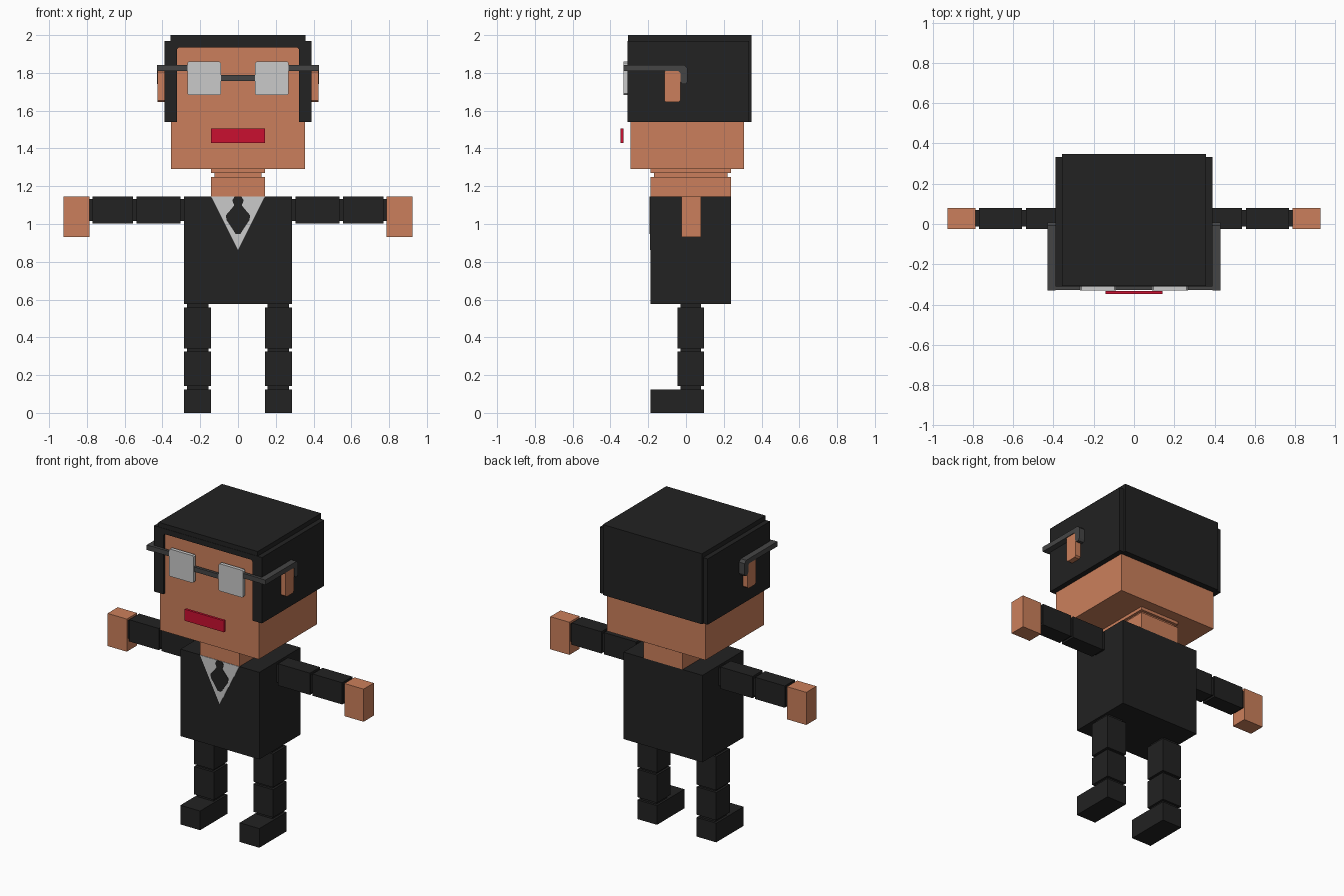
import bpy, bmesh

if "Cube" in bpy.data.objects:
    bpy.data.objects.remove(bpy.data.objects["Cube"])


def material(name, r, g, b):
    m = bpy.data.materials.new(name)
    m.diffuse_color = (r, g, b, 1)
    m.use_nodes = True
    m.node_tree.nodes["Principled BSDF"].inputs["Base Color"].default_value = m.diffuse_color
    return m


SKIN = material("skin", 0.60, 0.213, 0.106)
BLACK = material("black", 0.016, 0.016, 0.016)
GREY = material("dark grey", 0.060, 0.060, 0.060)
WHITE = material("pale grey", 0.59, 0.59, 0.59)
RED = material("red", 0.59, 0.005, 0.030)


def prism(name, mat, axis, lo, hi, points):
    """Extrude a 2D outline along an axis: 'x' takes (y, z), 'y' takes (x, z), 'z' takes (x, y)."""
    place = {"x": lambda p, d: (d, p[0], p[1]),
             "y": lambda p, d: (p[0], d, p[1]),
             "z": lambda p, d: (p[0], p[1], d)}[axis]
    bm = bmesh.new()
    a = [bm.verts.new(place(p, lo)) for p in points]
    b = [bm.verts.new(place(p, hi)) for p in points]
    n = len(points)
    bm.faces.new(a)
    bm.faces.new(b[::-1])
    for i in range(n):
        bm.faces.new((a[i], b[i], b[(i + 1) % n], a[(i + 1) % n]))
    bmesh.ops.recalc_face_normals(bm, faces=bm.faces)
    me = bpy.data.meshes.new(name)
    bm.to_mesh(me)
    bm.free()
    me.materials.append(mat)
    ob = bpy.data.objects.new(name, me)
    bpy.context.collection.objects.link(ob)
    return ob


def box(name, mat, x, y, z):
    return prism(name, mat, "z", z[0], z[1],
                 [(x[0], y[0]), (x[1], y[0]), (x[1], y[1]), (x[0], y[1])])


def clipped(u, v, c):
    """Rectangle outline with clipped corners."""
    return [(u[0] + c, v[0]), (u[1] - c, v[0]), (u[1], v[0] + c), (u[1], v[1] - c),
            (u[1] - c, v[1]), (u[0] + c, v[1]), (u[0], v[1] - c), (u[0], v[0] + c)]


def span(s, a, b):
    return tuple(sorted((s * a, s * b)))


# Torso, neck and head
box("torso", BLACK, (-0.285, 0.285), (-0.187, 0.238), (0.577, 1.145))
box("neck", SKIN, (-0.142, 0.142), (-0.187, 0.238), (1.145, 1.25))
box("neck_joint", SKIN, (-0.125, 0.125), (-0.17, 0.22), (1.25, 1.27))
box("neck_top", SKIN, (-0.142, 0.142), (-0.187, 0.238), (1.27, 1.292))
box("head", SKIN, (-0.356, 0.356), (-0.294, 0.308), (1.29, 1.96))

# Shirt front and tie
prism("shirt", WHITE, "y", -0.190, -0.186, [(-0.142, 1.145), (0.142, 1.145), (0, 0.862)])
tie = [(0.018, 1.145), (0.030, 1.125), (0.020, 1.098), (0.065, 1.045), (0.060, 1.02), (0.012, 0.947)]
prism("tie", BLACK, "y", -0.193, -0.189, tie + [(-x, z) for x, z in reversed(tie)])

# Hair: front frame, top, back and side slabs
half = [(0.39, 1.54), (0.39, 1.97), (-0.39, 1.97), (-0.39, 1.54), (-0.322, 1.54)]
prism("hair_front", BLACK, "y", -0.31, -0.29,
      half + [(-0.322, 1.925), (-0.312, 1.935), (0.312, 1.935), (0.322, 1.925), (0.322, 1.54)])
box("hair_top", BLACK, (-0.358, 0.358), (-0.308, 0.347), (1.937, 2.0))
box("hair_back", BLACK, (-0.358, 0.358), (0.305, 0.347), (1.54, 1.99))

# Mouth and glasses bridge
box("mouth", RED, (-0.142, 0.142), (-0.348, -0.332), (1.43, 1.505))
box("glasses_bridge", GREY, (-0.095, 0.095), (-0.328, -0.31), (1.757, 1.788))

for side, s in (("left", -1), ("right", 1)):
    box(f"hair_{side}", BLACK, span(s, 0.352, 0.39), (-0.29, 0.333), (1.54, 1.97))
    prism(f"ear_{side}", SKIN, "x", *span(s, 0.385, 0.425),
          clipped((-0.115, -0.03), (1.645, 1.815), 0.01))

    # Glasses
    prism(f"lens_{side}", WHITE, "y", -0.331, -0.308,
          clipped(span(s, 0.09, 0.268), (1.682, 1.86), 0.008))
    box(f"glasses_hinge_{side}", GREY, span(s, 0.26, 0.40), (-0.328, -0.31), (1.809, 1.841))
    prism(f"glasses_temple_{side}", GREY, "x", *span(s, 0.39, 0.429),
          [(-0.33, 1.809), (-0.04, 1.809), (-0.03, 1.80), (-0.03, 1.755), (-0.02, 1.74),
           (0.0, 1.74), (0.008, 1.755), (0.008, 1.825), (-0.008, 1.841), (-0.33, 1.841)])

    # Arm: two sleeve blocks on a slimmer core, plus the hand
    box(f"arm_core_{side}", BLACK, span(s, 0.28, 0.79), (-0.012, 0.07), (1.015, 1.132))
    for part, a, b in (("upper", 0.305, 0.537), ("lower", 0.555, 0.77)):
        box(f"{part}_arm_{side}", BLACK, span(s, a, b), (-0.024, 0.08), (1.003, 1.145))
    box(f"hand_{side}", SKIN, span(s, 0.786, 0.925), (-0.025, 0.08), (0.932, 1.145))

    # Leg: two trouser blocks on a slimmer core, plus the shoe
    box(f"leg_core_{side}", BLACK, span(s, 0.157, 0.27), (-0.03, 0.08), (0.11, 0.58))
    for part, a, b in (("upper", 0.34, 0.558), ("lower", 0.143, 0.325)):
        box(f"{part}_leg_{side}", BLACK, span(s, 0.143, 0.285), (-0.046, 0.095), (a, b))
    box(f"shoe_{side}", BLACK, span(s, 0.143, 0.285), (-0.187, 0.095), (0.0, 0.125))
